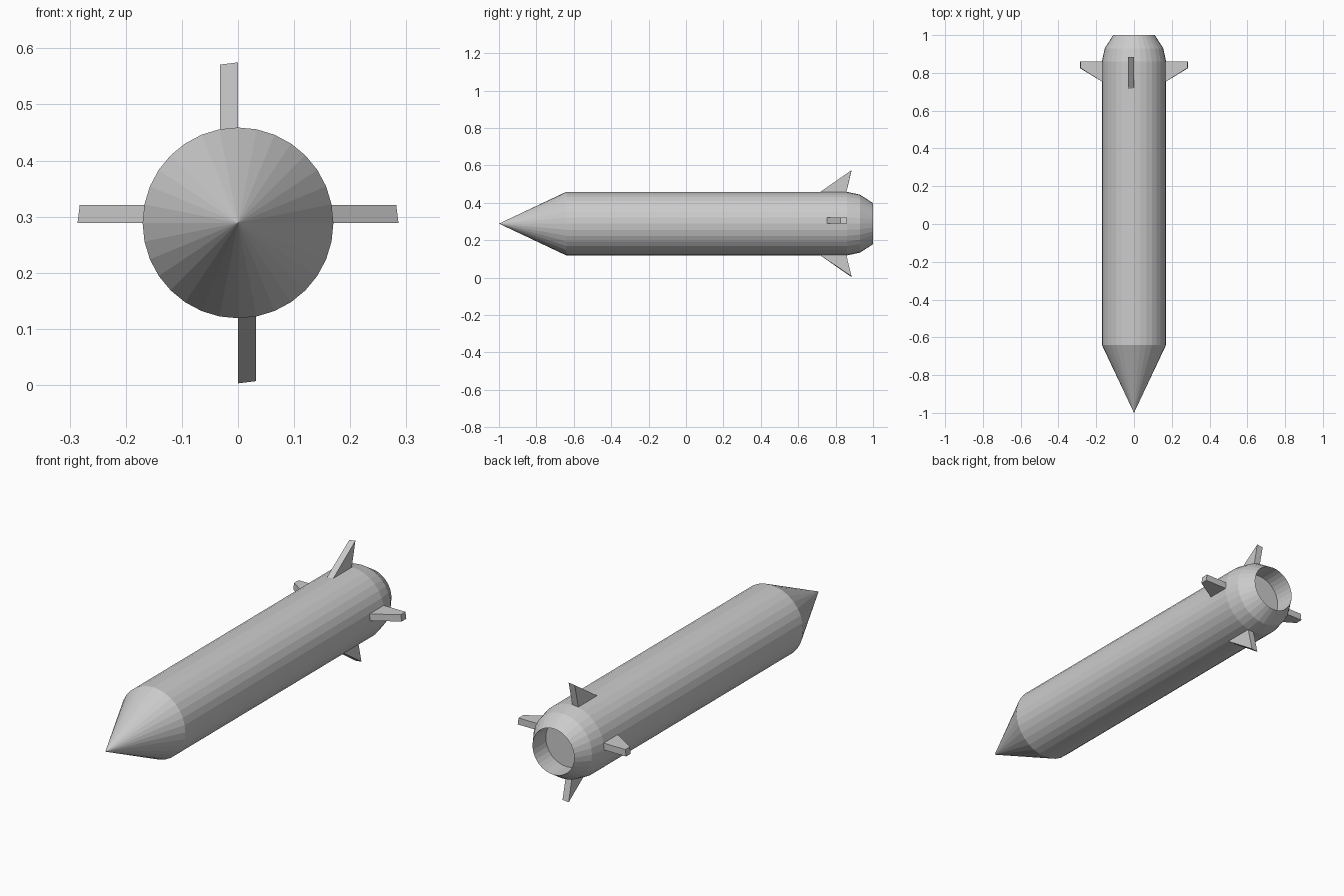
import bpy, bmesh, math
from mathutils import Matrix

if "Cube" in bpy.data.objects:
    bpy.data.objects.remove(bpy.data.objects["Cube"])

AXIS_Z = 0.289   # height of the body's long axis
SIDES = 32


def finish(name, bm):
    bmesh.ops.recalc_face_normals(bm, faces=bm.faces)
    mesh = bpy.data.meshes.new(name)
    bm.to_mesh(mesh)
    bm.free()
    obj = bpy.data.objects.new(name, mesh)
    bpy.context.collection.objects.link(obj)
    obj.location.z = AXIS_Z
    return obj


def lathe(name, profile):
    """Revolve (radius, y) points around the y axis; flat facets."""
    bm = bmesh.new()
    verts = [bm.verts.new((r, y, 0)) for r, y in profile]
    edges = [bm.edges.new(pair) for pair in zip(verts, verts[1:])]
    bmesh.ops.spin(bm, geom=verts + edges, cent=(0, 0, 0), axis=(0, 1, 0),
                   angle=math.tau, steps=SIDES, use_duplicate=False)
    bmesh.ops.remove_doubles(bm, verts=bm.verts, dist=1e-4)
    return finish(name, bm)


def fin(name, profile, angle, thickness=0.032, mirror=False):
    """Slab fin pointing to +x, one face on the axis plane, turned about y."""
    bm = bmesh.new()
    near = [bm.verts.new((r, y, 0)) for r, y in profile]
    # the outer end is slightly bevelled across its thickness
    far = [bm.verts.new((r - (0.004 if r > 0.2 else 0), y, thickness))
           for r, y in profile]
    bm.faces.new(near)
    bm.faces.new(far)
    n = len(near)
    for i in range(n):
        j = (i + 1) % n
        bm.faces.new((near[i], near[j], far[j], far[i]))
    if mirror:
        bm.transform(Matrix.Scale(-1, 4, (1, 0, 0)))
    bm.transform(Matrix.Rotation(angle, 4, 'Y'))
    return finish(name, bm)


# Body: pointed nose, straight tube, rounded tail with a round recess
lathe("body", [(0, -1), (0.17, -0.64), (0.17, 0.86), (0.155, 0.93),
               (0.11, 1.0), (0.11, 0.9), (0, 0.9)])

# Upright fins: swept triangles, half a turn apart
swept = [(0.15, 0.69), (0.286, 0.885), (0.15, 0.853)]
fin("top_fin", swept, -math.pi / 2)
fin("bottom_fin", swept, math.pi / 2)

# Side fins: clipped trapezoids, mirrored left and right
clipped = [(0.15, 0.742), (0.286, 0.825), (0.286, 0.86), (0.15, 0.86)]
fin("right_fin", clipped, 0)
fin("left_fin", clipped, 0, mirror=True)
